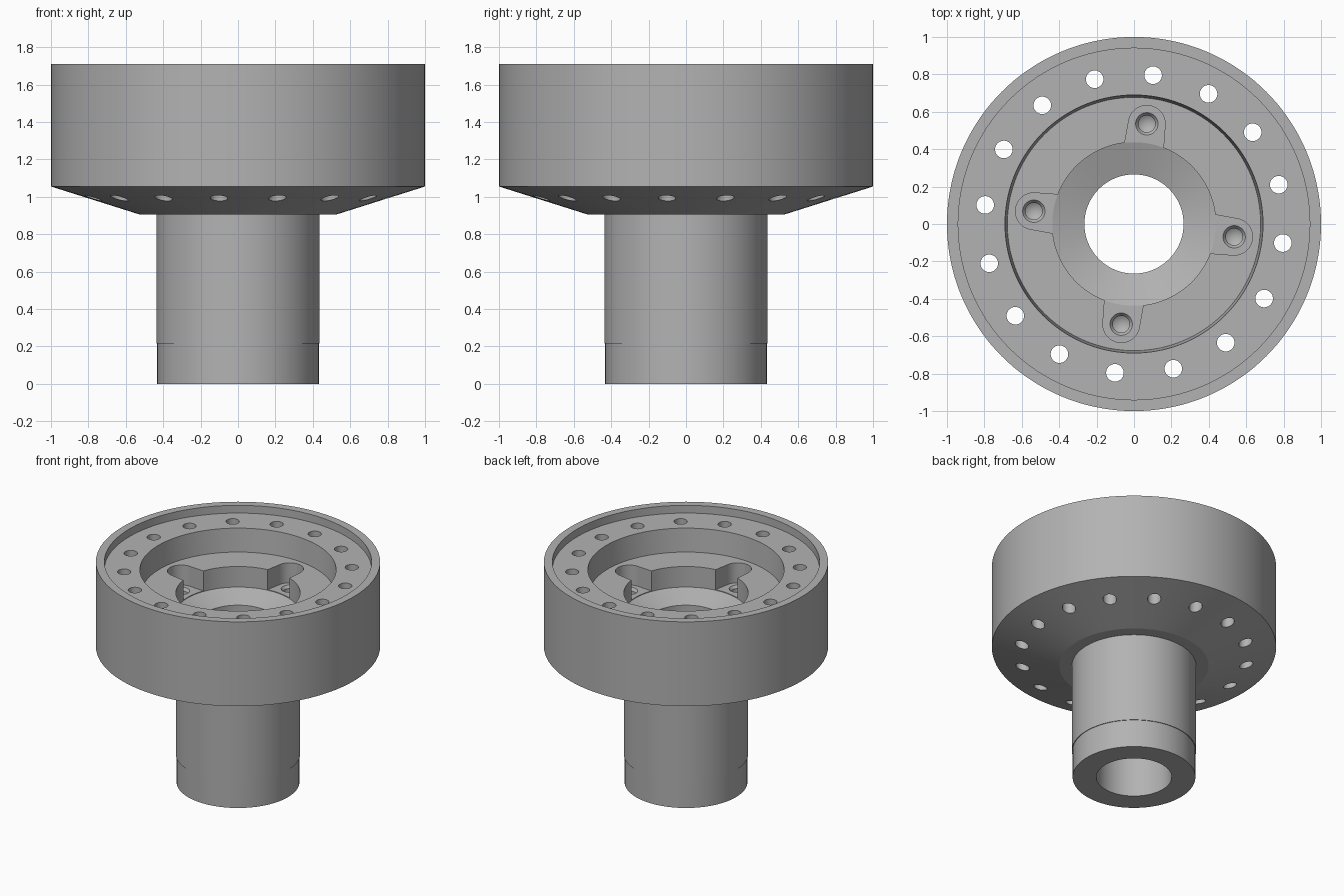
import bpy, bmesh, math
from mathutils import Matrix, Vector

cube = bpy.data.objects.get("Cube")
if cube:
    bpy.data.objects.remove(cube, do_unlink=True)

grey = bpy.data.materials.new("machined grey")
grey.use_nodes = True
GREY = (0.45, 0.45, 0.45, 1)
grey.diffuse_color = GREY
grey.node_tree.nodes["Principled BSDF"].inputs["Base Color"].default_value = GREY

TILT = math.radians(-7.3)   # rotation shared by both hole patterns
FLOOR, RECESS = 1.47, 1.315


def finish(name, bm):
    bmesh.ops.recalc_face_normals(bm, faces=bm.faces)
    mesh = bpy.data.meshes.new(name)
    bm.to_mesh(mesh)
    bm.free()
    mesh.materials.append(grey)
    obj = bpy.data.objects.new(name, mesh)
    bpy.context.collection.objects.link(obj)
    return obj


def lathe(bm, profile, steps, closed, matrix=Matrix()):
    """Spin (radius, z) points round z; radius 0 makes a tip or cap centre."""
    rings = []
    for r, z in profile:
        count = steps if r else 1
        rings.append([bm.verts.new(matrix @ Vector((
            r * math.cos(math.tau * i / steps), r * math.sin(math.tau * i / steps), z)))
            for i in range(count)])
    pairs = list(zip(rings, rings[1:]))
    if closed:
        pairs.append((rings[-1], rings[0]))
    for a, b in pairs:
        for i in range(steps):
            j = (i + 1) % steps
            loop = [a[i % len(a)], a[j % len(a)], b[j % len(b)], b[i % len(b)]]
            bm.faces.new(list(dict.fromkeys(loop)))


def around(count):
    return [Matrix.Rotation(TILT + math.tau * i / count, 4, 'Z') for i in range(count)]


# Stepped hub: shaft, conical underside, drum, rim, ledge, pocket and bore
bm = bmesh.new()
lathe(bm, [
    (0.265, 0), (0.432, 0), (0.432, 0.215), (0.437, 0.215), (0.437, 0.905),
    (0.525, 0.905), (1.0, 1.055), (1.0, 1.71), (0.94, 1.71), (0.94, 1.65),
    (0.69, 1.65), (0.677, FLOOR), (0.437, FLOOR), (0.437, 1.31), (0.265, 1.25),
], 144, True)
hub = finish("flanged_hub", bm)

# Through holes in the outer ledge
bm = bmesh.new()
for turn in around(16):
    lathe(bm, [(0, 0.8), (0.047, 0.8), (0.047, 1.8), (0, 1.8)], 32, False,
          turn @ Matrix.Translation((0.802, 0, 0)))
vents = finish("ledge_hole_cutter", bm)

# Round-ended slots opening into the central pocket
bm = bmesh.new()
for turn in around(4):
    outline = [(0.36, 0.108), (0.36, -0.108)]
    for i in range(25):
        a = -math.pi / 2 + math.pi * i / 24
        outline.append((0.54 + 0.098 * math.cos(a), 0.098 * math.sin(a)))
    face = bm.faces.new([bm.verts.new(turn @ Vector((x, y, RECESS))) for x, y in outline])
    lift = bmesh.ops.extrude_face_region(bm, geom=[face])["geom"]
    bmesh.ops.translate(bm, vec=(0, 0, 0.25),
                        verts=[v for v in lift if isinstance(v, bmesh.types.BMVert)])
slots = finish("slot_cutter", bm)

# Countersunk blind screw holes in the slot floors
bm = bmesh.new()
for turn in around(4):
    lathe(bm, [(0, 1.08), (0.045, 1.11), (0.045, RECESS - 0.02), (0.06, RECESS),
               (0.06, RECESS + 0.05), (0, RECESS + 0.05)], 32, False,
          turn @ Matrix.Translation((0.54, 0, 0)))
screws = finish("screw_hole_cutter", bm)

# Cut everything, keep the finished mesh and drop the cutters
cutters = [vents, slots, screws]
for cutter in cutters:
    cutter.hide_render = True
    cut = hub.modifiers.new(cutter.name, 'BOOLEAN')
    cut.operation, cut.solver, cut.object = 'DIFFERENCE', 'EXACT', cutter
bpy.context.view_layer.update()
depsgraph = bpy.context.evaluated_depsgraph_get()
result = bpy.data.meshes.new_from_object(hub.evaluated_get(depsgraph))
hub.modifiers.clear()
hub.data = result
for cutter in cutters:
    bpy.data.objects.remove(cutter, do_unlink=True)

bpy.ops.object.select_all(action='DESELECT')
hub.select_set(True)
bpy.context.view_layer.objects.active = hub
bpy.ops.object.shade_smooth_by_angle(angle=math.radians(14))
